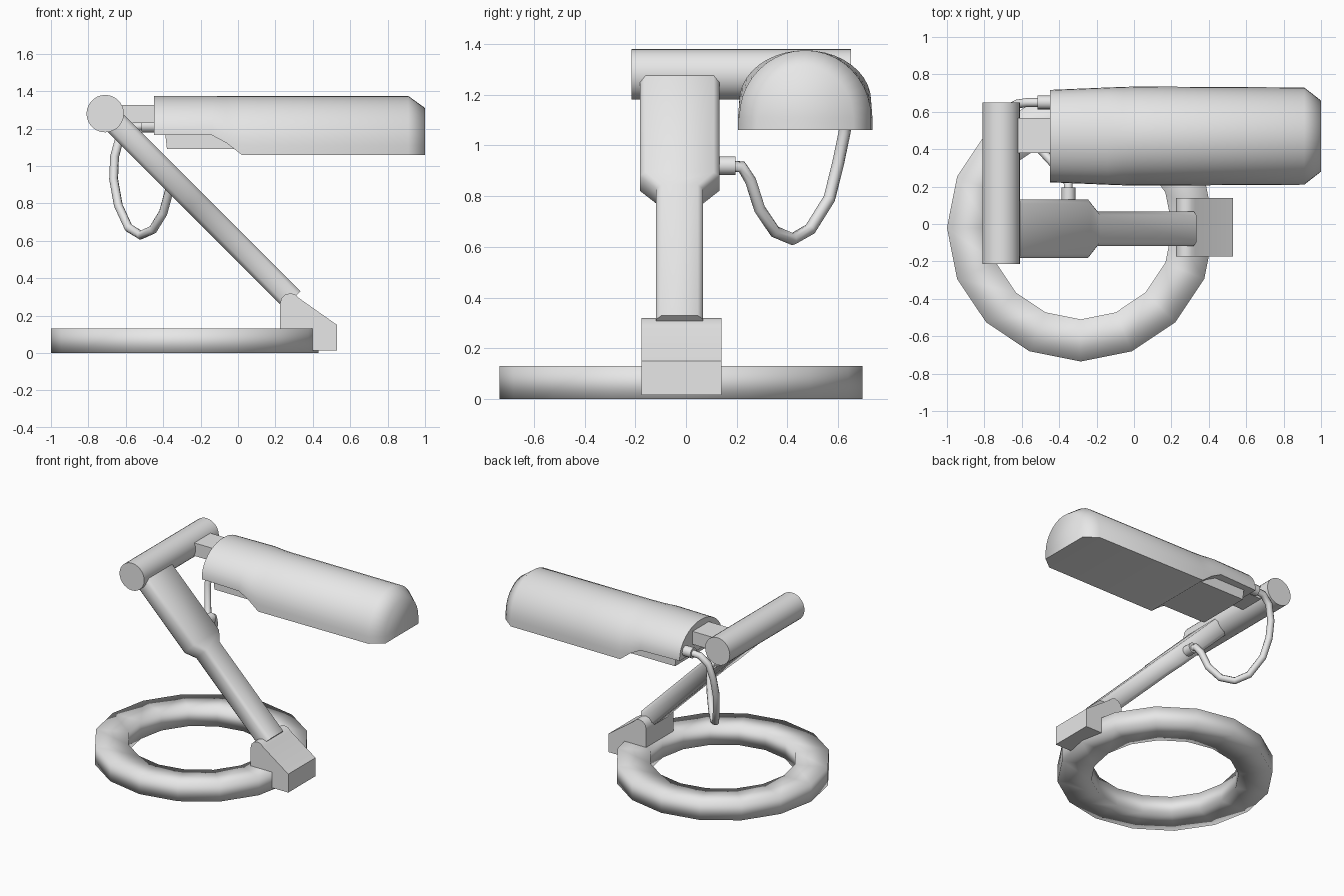
import bpy, bmesh
from math import pi, sin, cos, radians
from mathutils import Vector

cube = bpy.data.objects.get("Cube")
if cube:
    bpy.data.objects.remove(cube, do_unlink=True)

grey = bpy.data.materials.new("light grey")
grey.use_nodes = True
grey.diffuse_color = (0.8, 0.8, 0.8, 1)
grey.node_tree.nodes["Principled BSDF"].inputs["Base Color"].default_value = (0.8, 0.8, 0.8, 1)


def finish(name, bm, angle):
    """Turn a bmesh into a smooth object with edges kept sharp above an angle."""
    bmesh.ops.recalc_face_normals(bm, faces=bm.faces)
    mesh = bpy.data.meshes.new(name)
    bm.to_mesh(mesh)
    bm.free()
    mesh.shade_smooth()
    mesh.set_sharp_from_angle(angle=radians(angle))
    mesh.materials.append(grey)
    obj = bpy.data.objects.new(name, mesh)
    bpy.context.collection.objects.link(obj)
    return obj


def loft(name, rings, angle=50, closed=False):
    """Skin a list of equal cross-sections; cap the ends unless closed."""
    bm = bmesh.new()
    rows = [[bm.verts.new(p) for p in ring] for ring in rings]
    n = len(rows[0])
    pairs = list(zip(rows, rows[1:])) + ([(rows[-1], rows[0])] if closed else [])
    for a, b in pairs:
        for i in range(n):
            j = (i + 1) % n
            bm.faces.new((a[i], a[j], b[j], b[i]))
    if not closed:
        bm.faces.new(rows[0])
        bm.faces.new(rows[-1])
    return finish(name, bm, angle)


def cylinder(name, start, end, radius, sides=16):
    start, end = Vector(start), Vector(end)
    turn = (end - start).to_track_quat('Z', 'Y')
    circle = [turn @ Vector((radius * cos(2 * pi * i / sides), radius * sin(2 * pi * i / sides), 0))
              for i in range(sides)]
    return loft(name, [[p + c for c in circle] for p in (start, end)])


def extrude_y(name, profile, y0, y1):
    return loft(name, [[(x, y, z) for x, z in profile] for y in (y0, y1)], 40)


# Base ring: sixteen-sided with a rectangular section
def ring_section(a):
    return [(-0.285 + r * cos(a), -0.02 + r * sin(a), z)
            for r, z in ((0.715, 0), (0.715, 0.13), (0.49, 0.13), (0.49, 0))]


loft("base_ring", [ring_section(i * pi / 8) for i in range(16)], 180, closed=True)

# Foot block with a rounded hinge on top
hinge = [(0.28 + 0.055 * cos(a), 0.265 + 0.055 * sin(a))
         for a in (radians(180 - 30 * k) for k in range(6))]
extrude_y("foot", [(0.53, 0.015), (0.225, 0.015)] + hinge + [(0.53, 0.15)], -0.175, 0.14)


# Sloping arm: wide upper sleeve narrowing to a slim lower bar
def arm_section(x, half_width):
    up = Vector((1, 0, 1)).normalized()
    centre = Vector((x, -0.025, 0.575 - x))
    h, c = 0.063, 0.022
    outline = ((1, -1, 0, c), (1, 1, 0, -c), (1, 1, -c, 0), (-1, 1, c, 0),
               (-1, 1, 0, -c), (-1, -1, 0, c), (-1, -1, c, 0), (1, -1, -c, 0))
    return [centre + Vector((0, sy * half_width + dy, 0)) + up * (sz * h + dz)
            for sy, sz, dy, dz in outline]


loft("arm", [arm_section(x, w) for x, w in
             ((-0.66, 0.157), (-0.275, 0.157), (-0.225, 0.093), (0.29, 0.093))])

# Elbow cross-bar and head joint
cylinder("elbow_bar", (-0.71, -0.215, 1.28), (-0.71, 0.65, 1.28), 0.1, 28)
extrude_y("head_joint", [(-0.68, 1.23), (-0.4, 1.23), (-0.4, 1.325), (-0.68, 1.325)], 0.38, 0.567)


# Lamp head: domed sections along x, notched below and tapered at the tip
def head_section(x, half_width, bottom, top):
    spring = max(1.11, bottom + 0.01)
    dome = [(x, 0.47 + half_width * cos(a), spring + (top - spring) * sin(a))
            for a in (pi * i / 20 for i in range(21))]
    return [(x, 0.47 + half_width, bottom)] + dome + [(x, 0.47 - half_width, bottom)]


loft("lamp_head", [head_section(*s) for s in (
    (-0.45, 0.247, 1.165, 1.375), (-0.14, 0.26, 1.165, 1.375), (-0.06, 0.263, 1.122, 1.375),
    (0.02, 0.265, 1.06, 1.375), (0.91, 0.26, 1.06, 1.375), (1.0, 0.19, 1.06, 1.31))], 60)
extrude_y("head_underside", [(-0.39, 1.18), (-0.38, 1.09), (0.02, 1.09), (0.02, 1.18)], 0.27, 0.67)

# Cable with a plug at each end
cylinder("head_plug", (-0.515, 0.65, 1.215), (-0.43, 0.65, 1.215), 0.037)
cylinder("arm_plug", (-0.35, 0.08, 0.92), (-0.35, 0.195, 0.92), 0.037)
path = [(-0.48, 0.65, 1.215), (-0.57, 0.65, 1.21), (-0.63, 0.64, 1.16), (-0.66, 0.625, 1.05),
        (-0.665, 0.6, 0.93), (-0.64, 0.565, 0.79), (-0.585, 0.49, 0.67), (-0.52, 0.42, 0.63),
        (-0.455, 0.35, 0.66), (-0.4, 0.29, 0.75), (-0.37, 0.255, 0.86), (-0.352, 0.22, 0.915),
        (-0.35, 0.15, 0.92)]
curve = bpy.data.curves.new("cable", 'CURVE')
curve.dimensions = '3D'
curve.bevel_depth = 0.024
curve.bevel_resolution = 2
spline = curve.splines.new('POLY')
spline.points.add(len(path) - 1)
for point, co in zip(spline.points, path):
    point.co = (*co, 1)
spline.use_smooth = True
curve.materials.append(grey)
bpy.context.collection.objects.link(bpy.data.objects.new("cable", curve))
